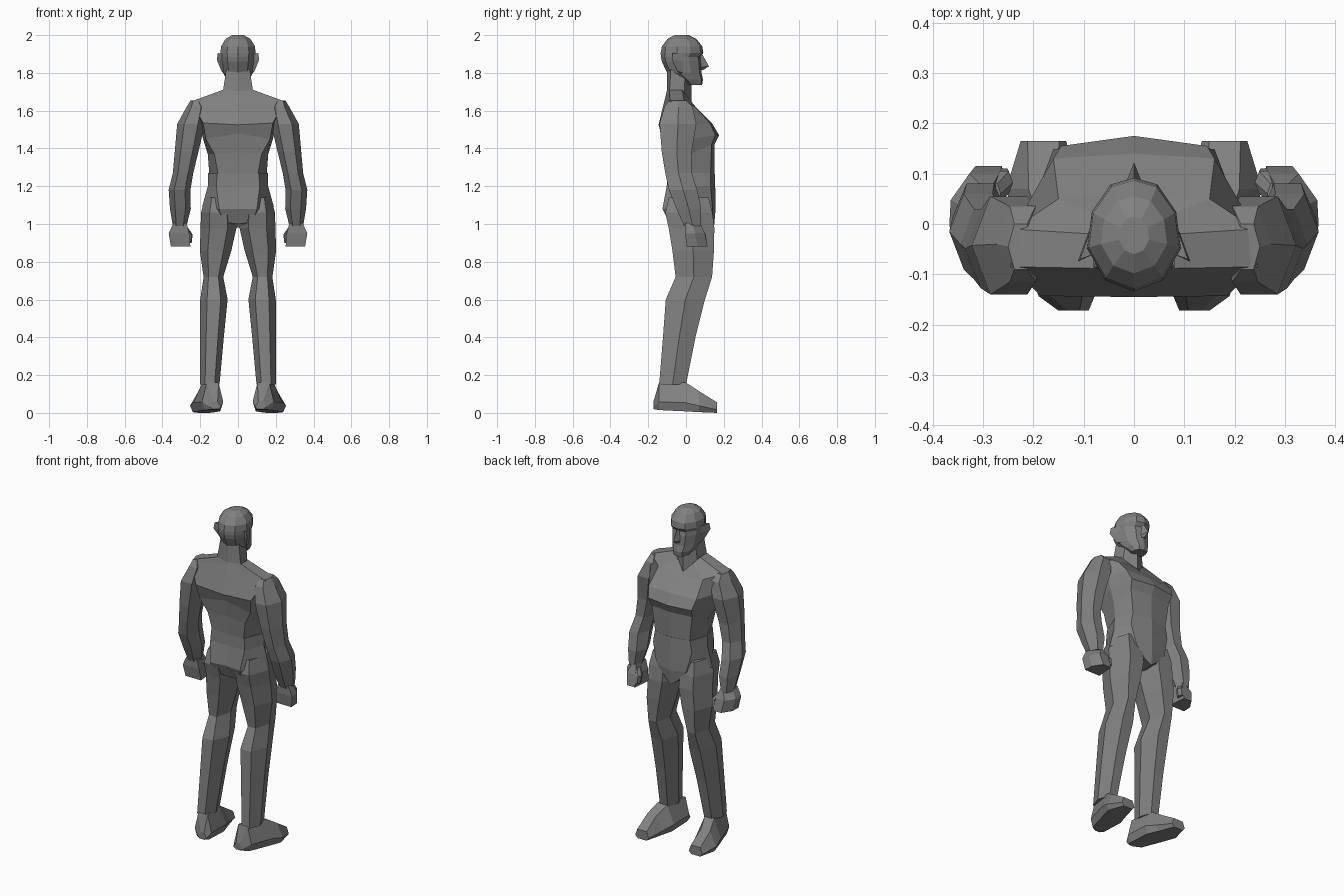
import bpy, bmesh

skin = bpy.data.materials.new("plain grey")
skin.diffuse_color = (0.22, 0.22, 0.22, 1)


def build(name, rows, closed, mirror=True):
    """Skin a stack of rows of points, cap the ends and mirror across x."""
    bm = bmesh.new()
    vs = [[bm.verts.new(p) for p in row] for row in rows]
    n = len(vs[0])
    for a, b in zip(vs, vs[1:]):
        for i in range(n if closed else n - 1):
            j = (i + 1) % n
            bm.faces.new((a[i], a[j], b[j], b[i]))
    bm.faces.new(vs[0])
    bm.faces.new(vs[-1])
    if mirror:
        geo = bmesh.ops.duplicate(bm, geom=bm.verts[:] + bm.edges[:] + bm.faces[:])["geom"]
        for v in geo:
            if isinstance(v, bmesh.types.BMVert):
                v.co.x *= -1
    bmesh.ops.remove_doubles(bm, verts=bm.verts, dist=0.0005)
    bmesh.ops.recalc_face_normals(bm, faces=bm.faces)
    me = bpy.data.meshes.new(name)
    bm.to_mesh(me)
    bm.free()
    me.materials.append(skin)
    ob = bpy.data.objects.new(name, me)
    bpy.context.collection.objects.link(ob)
    return ob


def hexring(z, x0, x1, y0, y1):
    """Six-sided ring filling a box at height z."""
    ym, a, b = (y0 + y1) / 2, x0 + (x1 - x0) * .25, x0 + (x1 - x0) * .75
    return [(x0, ym, z), (a, y0, z), (b, y0, z), (x1, ym, z), (b, y1, z), (a, y1, z)]


def headring(z, w, y0, y1, f=.5):
    """Half ring of the head, back centre to face centre."""
    d = y1 - y0
    return [(0, y0, z), (w * .62, y0 + d * .1, z), (w, y0 + d * .38, z),
            (w * .9, y0 + d * .7, z), (w * f, y1 - d * .06, z), (0, y1, z)]


def foot_section(y, x0, x1, z0, z1, t):
    """Cross-section of the foot; t is how much the top narrows."""
    i = (x1 - x0) * t
    m = z0 + (z1 - z0) * .3
    return [(x0, y, m), (x0 + .015, y, z0), (x1 - .015, y, z0), (x1, y, m),
            (x1 - i, y, z1), (x0 + i, y, z1)]


# Torso: half rows from back centre round the side to front centre
build("torso", [
    [(0, -.10, 1.71), (.08, -.088, 1.71), (.08, -.02, 1.71), (.05, .01, 1.67), (0, .035, 1.62)],
    [(0, -.105, 1.69), (.245, -.085, 1.65), (.24, -.01, 1.65), (.15, .05, 1.62), (0, .06, 1.61)],
    [(0, -.145, 1.525), (.185, -.143, 1.535), (.20, .01, 1.53), (.16, .13, 1.53), (0, .14, 1.53)],
    [(0, -.12, 1.48), (.17, -.125, 1.45), (.185, .02, 1.45), (.145, .155, 1.47), (0, .175, 1.47)],
    [(0, -.105, 1.38), (.125, -.11, 1.37), (.16, .02, 1.37), (.135, .135, 1.42), (0, .15, 1.42)],
    [(0, -.10, 1.265), (.105, -.098, 1.265), (.152, .02, 1.265), (.115, .13, 1.265), (0, .15, 1.265)],
], False)

# Pelvis with buttocks and pointed front
build("pelvis", [
    [(0, -.10, 1.27), (.11, -.098, 1.27), (.158, .02, 1.27), (.118, .13, 1.27), (0, .152, 1.27)],
    [(0, -.10, 1.20), (.115, -.102, 1.20), (.16, .02, 1.20), (.13, .13, 1.20), (0, .156, 1.16)],
    [(0, -.112, 1.08), (.10, -.125, 1.08), (.19, .02, 1.09), (.10, .14, 1.08), (0, .156, 1.07)],
    [(0, -.085, 1.0), (.08, -.09, 1.01), (.15, .02, 1.02), (.04, .14, 1.01), (0, .148, .98)],
], False)

# Neck
build("neck", [
    [(0, -.10, 1.82), (.062, -.08, 1.82), (.06, -.005, 1.78), (0, .03, 1.76)],
    [(0, -.102, 1.70), (.08, -.088, 1.70), (.07, -.01, 1.69), (0, .03, 1.62)],
], False)

# Head: jaw, mouth, eye hollow, brow and crown
build("head", [
    headring(1.735, .04, .0, .085, .7),
    headring(1.765, .062, -.05, .09),
    headring(1.80, .078, -.10, .082),
    headring(1.86, .088, -.128, .08),
    headring(1.885, .09, -.133, .074),
    headring(1.905, .093, -.134, .092),
    headring(1.94, .09, -.128, .086),
    headring(1.98, .066, -.098, .055),
    headring(2.0, .03, -.06, .015),
], False)

# Nose and ears
build("nose", [
    [(0, .07, 1.895), (.008, .075, 1.895), (0, .088, 1.895)],
    [(0, .07, 1.83), (.017, .08, 1.83), (0, .122, 1.835)],
    [(0, .07, 1.815), (.013, .08, 1.815), (0, .09, 1.815)],
], False)
build("ears", [
    [(.08, -.06, 1.90), (.107, -.07, 1.905), (.088, -.015, 1.90)],
    [(.08, -.055, 1.86), (.112, -.075, 1.87), (.09, -.015, 1.86)],
    [(.072, -.035, 1.80), (.088, -.045, 1.81), (.08, -.015, 1.80)],
], True)

# Arms, hands and thumbs
build("arms", [hexring(*r) for r in (
    (1.655, .20, .25, -.09, .0), (1.62, .17, .272, -.115, .035),
    (1.53, .175, .322, -.14, .055), (1.38, .21, .335, -.128, .03),
    (1.27, .237, .345, -.11, .03), (1.18, .252, .367, -.09, .06),
    (1.08, .25, .36, -.05, .08), (.99, .272, .345, -.01, .08))], True)
build("hands", [[(x0, y0, z), (x1, y0, z), (x1 - .003, (y0 + y1) / 2, z), (x1 - .04, y1, z), (x0 + .01, y1, z)]
                for z, x0, x1, y0, y1 in (
    (1.005, .272, .342, -.005, .075), (.95, .258, .367, -.005, .10),
    (.88, .252, .355, .005, .115))], True)
build("thumbs", [hexring(*r) for r in (
    (.98, .265, .29, .04, .08), (.945, .24, .275, .06, .105), (.90, .245, .27, .07, .11))], True)

# Legs and feet
build("legs", [hexring(*r) for r in (
    (1.14, .04, .172, -.09, .12), (1.06, .012, .196, -.11, .14), (.98, .008, .198, -.092, .15),
    (.86, .035, .202, -.072, .148), (.72, .078, .182, -.055, .138),
    (.60, .055, .20, -.107, .10), (.40, .075, .20, -.122, .05),
    (.15, .098, .20, -.142, .0))], True)
build("feet", [foot_section(*r) for r in (
    (-.172, .09, .15, .02, .06, .3), (-.143, .078, .19, .015, .16, .22),
    (.0, .08, .235, .008, .16, .3), (.07, .105, .254, .004, .115, .3),
    (.165, .135, .225, .0, .055, .15))], True)
